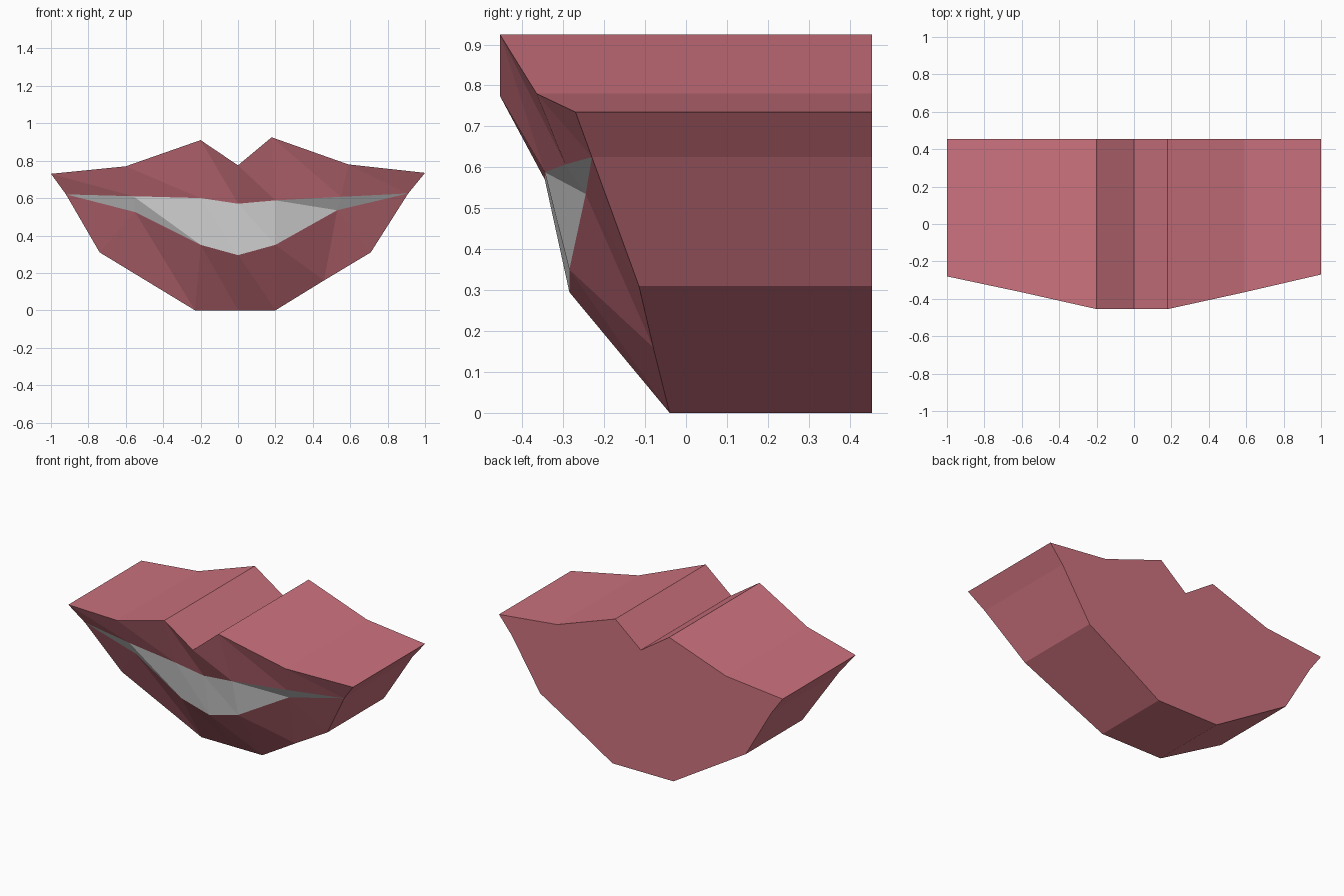
import bpy
import bmesh

if "Cube" in bpy.data.objects:
    bpy.data.objects.remove(bpy.data.objects["Cube"])

BACK_Y = 0.455


def material(name, rgb):
    m = bpy.data.materials.new(name)
    m.diffuse_color = (*rgb, 1.0)
    m.use_nodes = True
    m.node_tree.nodes["Principled BSDF"].inputs["Base Color"].default_value = m.diffuse_color
    return m


# Contour rows, left to right, as (x, y, z)
left_corner, right_corner = (-0.92, -0.23, 0.62), (0.91, -0.23, 0.625)
upper_outer = [(-1, -0.28, 0.73), (-0.6, -0.365, 0.77), (-0.2, -0.455, 0.91),
               (0, -0.455, 0.775), (0.18, -0.455, 0.925), (0.59, -0.365, 0.78),
               (1, -0.27, 0.735)]
upper_inner = [left_corner, (-0.56, -0.295, 0.61), (-0.2, -0.345, 0.6),
               (0, -0.345, 0.57), (0.2, -0.345, 0.588), (0.55, -0.295, 0.607),
               right_corner]
lower_inner = [left_corner, (-0.55, -0.245, 0.525), (-0.2, -0.285, 0.35),
               (0, -0.285, 0.295), (0.2, -0.285, 0.35), (0.53, -0.245, 0.535),
               right_corner]
lower_outer = [left_corner, (-0.74, -0.115, 0.31), (-0.23, -0.04, 0),
               (0, -0.04, 0), (0.2, -0.04, 0), (0.46, -0.08, 0.16),
               (0.71, -0.115, 0.31), right_corner]


class Part:
    """Collects faces with shared vertices and turns them into an object."""

    def __init__(self):
        self.bm = bmesh.new()
        self.verts = {}

    def face(self, *points):
        points = list(dict.fromkeys(points))
        if len(points) < 3:
            return
        for p in points:
            if p not in self.verts:
                self.verts[p] = self.bm.verts.new(p)
        self.bm.faces.new([self.verts[p] for p in points])

    def strip(self, top, bottom):
        for i in range(len(top) - 1):
            self.face(top[i], bottom[i], bottom[i + 1])
            self.face(top[i], bottom[i + 1], top[i + 1])

    def finish(self, name, mat):
        mesh = bpy.data.meshes.new(name)
        self.bm.to_mesh(mesh)
        self.bm.free()
        mesh.materials.append(mat)
        obj = bpy.data.objects.new(name, mesh)
        bpy.context.collection.objects.link(obj)


# Lips: faceted front bands, with the outline extruded to a flat back
lips = Part()
lips.strip(upper_outer, upper_inner)
lips.strip(lower_inner[:6] + lower_inner[5:], lower_outer)
outline = upper_outer[::-1] + lower_outer
back = [(x, BACK_Y, z) for x, _, z in outline]
for i in range(len(outline)):
    j = (i + 1) % len(outline)
    lips.face(outline[j], outline[i], back[i], back[j])
lips.face(*back[::-1])
lips.finish("lips", material("rose pink", (0.61, 0.17, 0.21)))

# Teeth: faceted band filling the mouth opening
teeth = Part()
teeth.strip(upper_inner, lower_inner)
teeth.finish("teeth", material("off white", (0.8, 0.8, 0.8)))
